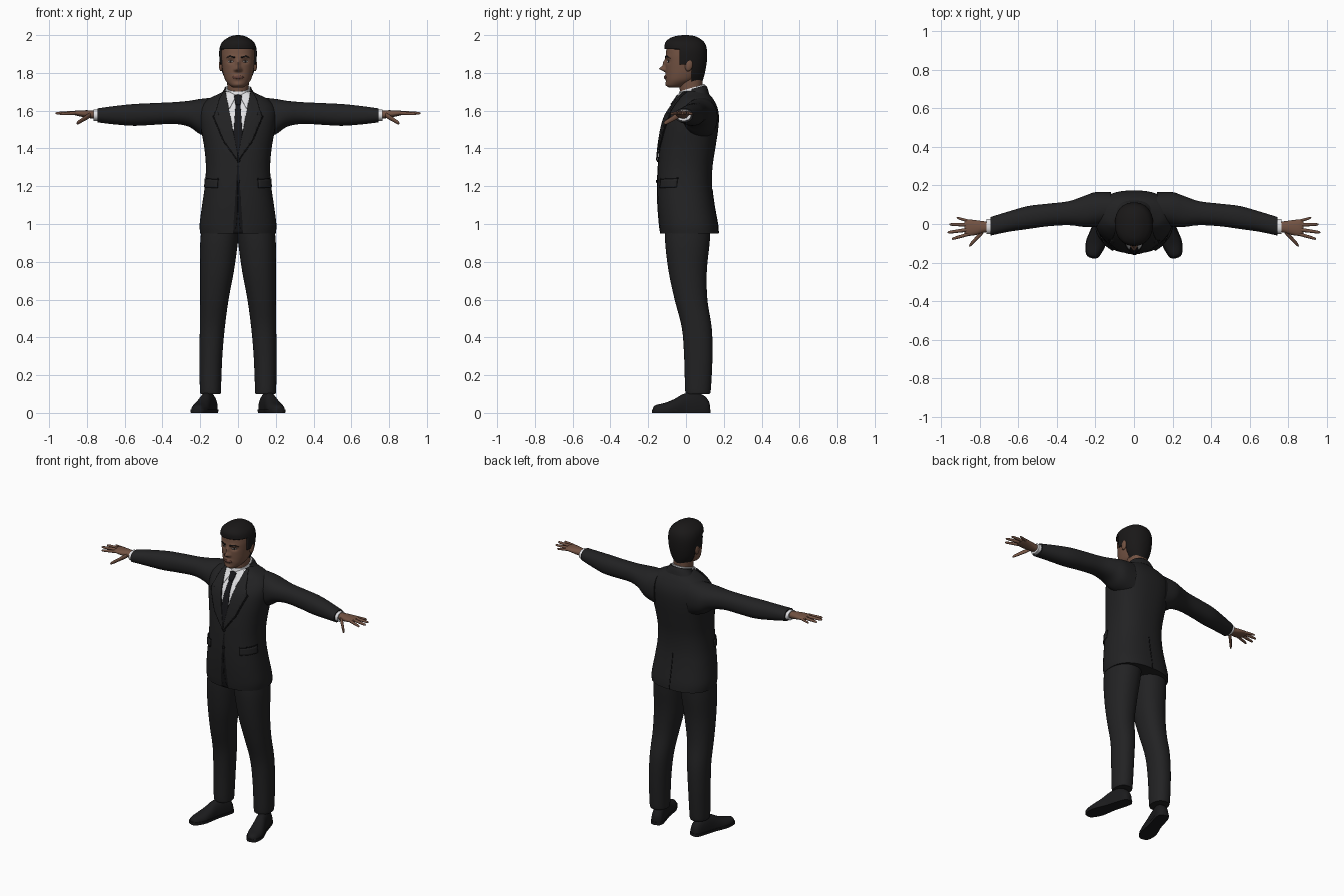
import bpy, bmesh, math
from mathutils import Vector, Matrix
from mathutils.bvhtree import BVHTree

old = bpy.data.objects.get("Cube")
if old:
    bpy.data.objects.remove(old)


def material(name, r, g, b, rough=0.7):
    m = bpy.data.materials.new(name)
    m.use_nodes = True
    m.diffuse_color = (r, g, b, 1)
    node = m.node_tree.nodes["Principled BSDF"]
    node.inputs["Base Color"].default_value = (r, g, b, 1)
    node.inputs["Roughness"].default_value = rough
    return m


SUIT = material("charcoal suit", .016, .016, .017)
SEAM = material("dark seam", .007, .007, .008)
TIE = material("black tie", .009, .009, .011)
SHIRT = material("white shirt", .75, .75, .77)
SKIN = material("brown skin", .17, .085, .055)
LIPS = material("lips", .13, .055, .042)
HAIR = material("black hair", .01, .009, .009)
SHOE = material("black leather", .011, .011, .012)
EYE = material("eye white", .35, .32, .3)


def finish(name, bm, mat, mirror=False, thick=0):
    """Turn a bmesh into a smooth shaded object with the usual modifiers."""
    bmesh.ops.recalc_face_normals(bm, faces=bm.faces)
    me = bpy.data.meshes.new(name)
    bm.to_mesh(me)
    bm.free()
    me.materials.append(mat)
    me.shade_smooth()
    me.set_sharp_from_angle(angle=math.radians(50))
    ob = bpy.data.objects.new(name, me)
    bpy.context.collection.objects.link(ob)
    if thick:
        mod = ob.modifiers.new("thickness", "SOLIDIFY")
        mod.thickness, mod.offset = thick, 0
    if mirror:
        ob.modifiers.new("mirror", "MIRROR")
    return ob


def smooth_rows(rows, steps):
    """Catmull-Rom interpolation of the section rows."""
    out = []
    for i in range(len(rows) - 1):
        quad = [rows[max(i - 1, 0)], rows[i], rows[i + 1], rows[min(i + 2, len(rows) - 1)]]
        for k in range(steps):
            t = k / steps
            out.append([b + t / 2 * (c - a + t * (2*a - 5*b + 4*c - d + t * (3*(b - c) + d - a)))
                        for a, b, c, d in zip(*quad)])
    return out + [list(rows[-1])]


def loft(rows, axis="z", power=2.2, n=48, steps=5, tilt=0):
    """Skin rows of (position, u low, u high, v low, v high) along an axis."""
    bm, rings = bmesh.new(), []
    for t, u0, u1, v0, v1 in smooth_rows(rows, steps):
        ring = []
        for k in range(n):
            a = math.tau * k / n
            c, s = math.cos(a), math.sin(a)
            u = (u0 + u1) / 2 + (u1 - u0) / 2 * math.copysign(abs(c) ** (2 / power), c)
            v = (v0 + v1) / 2 + (v1 - v0) / 2 * math.copysign(abs(s) ** (2 / power), s)
            co = {"x": (t, u, v), "y": (u, t, v), "z": (u, v, t + tilt * v)}[axis]
            ring.append(bm.verts.new(co))
        rings.append(ring)
    for a, b in zip(rings, rings[1:]):
        for k in range(n):
            bm.faces.new((a[k], a[k - 1], b[k - 1], b[k]))
    bm.faces.new(rings[0])
    bm.faces.new(rings[-1])
    return bm


def even(*rows):
    """Rows that are symmetric about x = 0: (z, half width, y front, y back)."""
    return [(z, -w, w, f, b) for z, w, f, b in rows]


def plate(name, tree, outline, mat, lift=.004, yaw=0, mirror=True, thick=.005):
    """Thin panel with a flat outline, laid on a body surface."""
    bm = bmesh.new()
    bm.faces.new([bm.verts.new((x, 0, z)) for x, z in outline])
    bmesh.ops.triangulate(bm, faces=bm.faces)
    for axis in (0, 2):
        vals = [v.co[axis] for v in bm.verts]
        lo, hi = min(vals), max(vals)
        cuts = max(2, int((hi - lo) / .012))
        for k in range(1, cuts):
            co, no = Vector(), Vector()
            co[axis], no[axis] = lo + (hi - lo) * k / cuts, 1
            bmesh.ops.bisect_plane(bm, geom=bm.verts[:] + bm.edges[:] + bm.faces[:],
                                   plane_co=co, plane_no=no)
    rot = Matrix.Rotation(yaw, 3, "Z")
    ray = rot @ Vector((0, 1, 0))
    for v in bm.verts:
        start = rot @ v.co - ray
        hit = tree.ray_cast(start, ray)[0] or tree.find_nearest(start + ray * .95)[0]
        v.co = hit - ray * lift
    return finish(name, bm, mat, mirror, thick)


def oval(x, z, w, h, n=14):
    return [(x + w * math.cos(math.tau * k / n), z + h * math.sin(math.tau * k / n)) for k in range(n)]


# Jacket body
bm = loft(even((.95, .2, -.135, .172), (1, .203, -.142, .168), (1.1, .19, -.15, .15),
               (1.2, .176, -.152, .138), (1.3, .17, -.148, .14), (1.4, .178, -.14, .155),
               (1.5, .195, -.125, .17), (1.57, .203, -.105, .174), (1.62, .195, -.075, .165),
               (1.66, .16, -.045, .145), (1.685, .11, -.03, .125), (1.705, .07, -.02, .105)), power=2.4)
body = BVHTree.FromBMesh(bm)
finish("jacket_body", bm, SUIT)

# Sleeves, cuffs and hands
sleeve = [(.12, 0, .165, 1.45, 1.67), (.2, -.015, .165, 1.475, 1.662), (.26, -.015, .145, 1.515, 1.652),
          (.34, -.006, .118, 1.53, 1.645), (.45, -.012, .105, 1.525, 1.64), (.55, -.026, .093, 1.52, 1.635),
          (.65, -.04, .065, 1.527, 1.625), (.745, -.06, .036, 1.538, 1.612)]
finish("sleeves", loft(sleeve, "x"), SUIT, True)
finish("shirt_cuffs", loft([(.73, -.05, .028, 1.546, 1.605), (.765, -.052, .026, 1.546, 1.606)], "x"), SHIRT, True)
palm = [(.75, -.04, .012, 1.558, 1.6), (.785, -.046, .015, 1.56, 1.602), (.82, -.057, .02, 1.566, 1.602),
        (.86, -.061, .023, 1.575, 1.6), (.878, -.05, .014, 1.581, 1.594)]
finish("palms", loft(palm, "x", n=24), SKIN, True)


def finger(name, start, end, r):
    a, b = Vector(start), Vector(end)
    rows = []
    for f, k in ((0, .8), (.15, 1), (.5, .9), (.85, .75), (.96, .5), (1, .1)):
        p = a.lerp(b, f)
        rows.append((p.x, p.y - r * k, p.y + r * k, p.z - r * k, p.z + r * k))
    finish(name, loft(rows, "x", 2, 14, 3), SKIN, True)


finger("index_fingers", (.85, -.05, 1.588), (.945, -.078, 1.582), .0095)
finger("middle_fingers", (.85, -.028, 1.59), (.967, -.044, 1.586), .01)
finger("ring_fingers", (.85, -.005, 1.589), (.958, -.002, 1.585), .0095)
finger("little_fingers", (.85, .013, 1.587), (.92, .033, 1.582), .008)
finger("thumbs", (.78, -.035, 1.578), (.855, -.114, 1.532), .014)

# Trousers
leg = [(.1, .092, .198, 0, .125), (.13, .09, .202, -.005, .132), (.3, .083, .204, -.01, .14),
       (.45, .07, .202, -.022, .136), (.6, .05, .2, -.06, .113), (.75, .022, .2, -.092, .11),
       (.9, .001, .2, -.11, .125), (1, -.01, .19, -.11, .13)]
finish("trouser_legs", loft(leg), SUIT, True)

# Shoes: one foot shape, clamped to an upper and a flat sole
foot = [(-.18, .012, .028), (-.165, .032, .042), (-.11, .047, .055), (-.06, .044, .075), (-.01, .038, .102),
        (.05, .038, .112), (.1, .036, .09), (.122, .027, .065), (.13, .01, .045)]
place = Matrix.Translation((.17, 0, 0)) @ Matrix.Rotation(math.radians(16), 4, "Z")
for name, grow, low, high in (("shoe_uppers", 1, .014, 1), ("shoe_soles", 1.08, 0, .018)):
    bm = loft([(y * (1 + (grow - 1) / 4), -w * grow, w * grow, -h / 2, h) for y, w, h in foot], "y", 2.3, 40)
    for v in bm.verts:
        v.co.z = min(max(v.co.z, low), high)
    bm.transform(place)
    finish(name, bm, SHOE, True)

# Neck and collars
finish("neck", loft(even((1.65, .056, -.03, .085), (1.7, .055, -.032, .085), (1.78, .06, -.04, .088))), SKIN)
finish("shirt_collar", loft(even((1.66, .073, -.05, .104), (1.712, .063, -.036, .097)), tilt=.3), SHIRT)
finish("jacket_collar", loft(even((1.66, .1, 0, .122), (1.69, .078, 0, .114), (1.708, .07, 0, .105)), tilt=.25), SUIT)

# Head with a sculpted face
bm = loft(even((1.722, .025, -.09, -.03), (1.735, .045, -.103, 0), (1.76, .066, -.106, .05),
               (1.79, .077, -.107, .08), (1.82, .083, -.108, .095), (1.86, .088, -.108, .1),
               (1.9, .09, -.106, .1), (1.94, .084, -.1, .09), (1.97, .06, -.078, .065),
               (1.985, .03, -.045, .035), (1.988, .004, -.01, .004)), n=120, steps=8)
bumps = [(0, 1.822, .013, .013, .032), (0, 1.85, .01, .02, .014), (0, 1.777, .024, .012, .009),
         (0, 1.738, .02, .012, .005)]
for side in (-1, 1):
    bumps += [(side * .039, 1.862, .017, .011, -.01), (side * .035, 1.885, .022, .008, .004),
              (side * .015, 1.816, .007, .008, .009)]
for v in bm.verts:
    if v.co.y < -.03:
        x, z = v.co.x, v.co.z
        for bx, bz, sx, sz, depth in bumps:
            v.co.y -= depth * math.exp(-((x - bx) / sx) ** 2 - ((z - bz) / sz) ** 2)
face = BVHTree.FromBMesh(bm)
finish("head", bm, SKIN)

# Painted face details
plate("eyes", face, oval(.039, 1.861, .014, .0055), EYE, .001, thick=.001)
plate("irises", face, oval(.039, 1.861, .0055, .0055), HAIR, .002, thick=.001)
plate("eyebrows", face, [(.016, 1.878), (.042, 1.885), (.064, 1.877), (.045, 1.892), (.017, 1.886)],
      HAIR, .002, thick=.003)
plate("lips", face, oval(0, 1.777, .03, .0085), LIPS, .001, mirror=False, thick=.002)

# Ears
bm = bmesh.new()
bmesh.ops.create_uvsphere(bm, u_segments=20, v_segments=12, radius=1)
bm.transform(Matrix.Translation((.09, .015, 1.84)) @ Matrix.Rotation(-.2, 4, "X")
             @ Matrix.Diagonal((.011, .02, .032, 1)))
finish("ears", bm, SKIN, True)

# Hair cap, trimmed along the hairline and around the ears
bm = loft(even((1.755, .062, -.1, .087), (1.8, .086, -.11, .1), (1.86, .097, -.112, .11),
               (1.92, .099, -.113, .111), (1.96, .086, -.11, .098), (1.985, .056, -.083, .068),
               (1.997, .028, -.043, .035), (2, .004, -.01, .004)), n=64)
FRONT, LINE, EAR, LOBE = -.035, 1.926, .03, 1.845
for co, no in (((0, FRONT, 0), (0, 1, 0)), ((0, EAR, 0), (0, 1, 0)), ((0, 0, LINE), (0, 0, 1)), ((0, 0, LOBE), (0, 0, 1))):
    bmesh.ops.bisect_plane(bm, geom=bm.verts[:] + bm.edges[:] + bm.faces[:], plane_co=co, plane_no=no)
bare = []
for f in bm.faces:
    c = f.calc_center_median()
    if (c.y < FRONT and c.z < LINE) or (c.y < EAR and c.z < LOBE):
        bare.append(f)
bmesh.ops.delete(bm, geom=bare, context="FACES")
cap = finish("hair", bm, HAIR, thick=.014)
cap.modifiers["thickness"].offset = -1

# Shirt front, tie and lapels
plate("shirt_front", body, [(0, 1.375), (.07, 1.7), (0, 1.7)], SHIRT, .003)
plate("collar_points", body, [(.008, 1.68), (.045, 1.61), (.068, 1.68), (.05, 1.7)], SHIRT, .008)
plate("tie_blade", body, [(0, 1.36), (.018, 1.38), (.026, 1.45), (.012, 1.64), (0, 1.64)], TIE, .008)
plate("tie_knot", body, [(0, 1.632), (.013, 1.632), (.021, 1.678), (0, 1.684)], TIE, .013, thick=.009)
plate("lapels", body, [(0, 1.335), (.075, 1.44), (.128, 1.568), (.1, 1.578), (.114, 1.605),
                       (.098, 1.66), (.078, 1.698), (.066, 1.7), (.004, 1.38)], SUIT, .009, thick=.008)
plate("lapel_shadows", body, [(0, 1.328), (.079, 1.437), (.134, 1.57), (.1, 1.6), (.03, 1.45)], SEAM, .002, thick=.002)

# Jacket opening, buttons, pocket flaps and back vent
plate("front_opening", body, [(0, .951), (.026, .951), (.01, .985), (.003, 1.06), (.002, 1.33), (0, 1.33)],
      SEAM, .001, thick=.002)
for name, z in (("upper_button", 1.335), ("lower_button", 1.225)):
    plate(name, body, oval(.004, z, .008, .008), SEAM, .006, mirror=False)
diagonal = math.radians(45)
plate("pocket_flaps", body, [(-.02, 1.19), (.09, 1.195), (.09, 1.24), (-.02, 1.235)], SUIT, .004, diagonal, thick=.008)
plate("pocket_welts", body, [(-.022, 1.235), (.092, 1.24), (.092, 1.245), (-.022, 1.24)], SEAM, .002, diagonal)
plate("back_vent", body, [(-.002, .952), (.003, .952), (.003, 1.18), (-.002, 1.18)], SEAM, .001, math.pi, False, .002)
